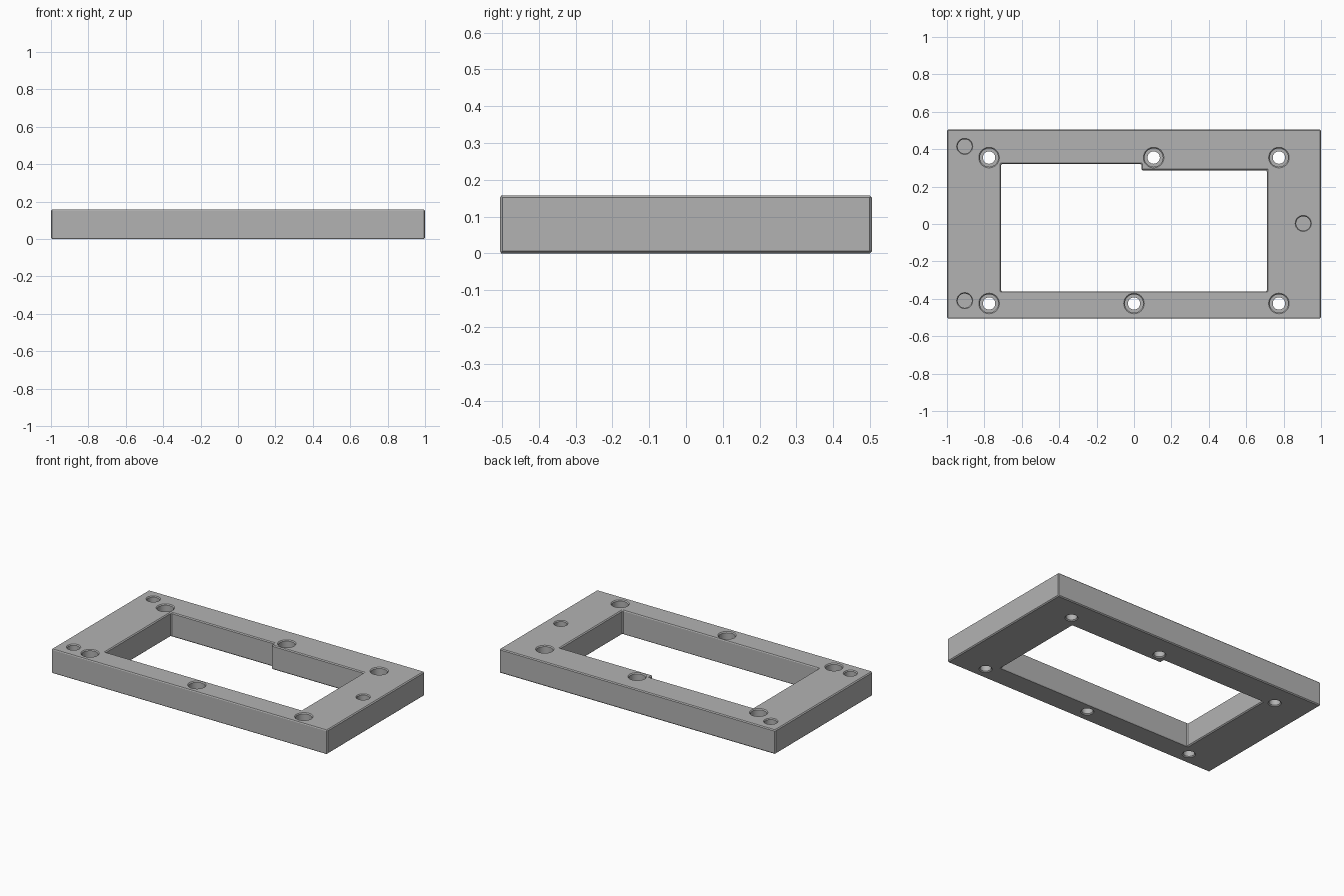
import bpy, bmesh, math

if "Cube" in bpy.data.objects:
    bpy.data.objects.remove(bpy.data.objects["Cube"])

TOP = 0.158
CHAMFER = 0.006

grey = bpy.data.materials.new("plain grey")
grey.use_nodes = True
colour = (0.45, 0.45, 0.45, 1)
grey.diffuse_color = colour
grey.node_tree.nodes["Principled BSDF"].inputs["Base Color"].default_value = colour


def add_object(name, bm):
    bmesh.ops.recalc_face_normals(bm, faces=bm.faces)
    mesh = bpy.data.meshes.new(name)
    bm.to_mesh(mesh)
    bm.free()
    mesh.materials.append(grey)
    obj = bpy.data.objects.new(name, mesh)
    bpy.context.collection.objects.link(obj)
    return obj


def prism(name, outline, low, high):
    """Extrude a flat outline upward."""
    bm = bmesh.new()
    face = bm.faces.new([bm.verts.new((x, y, low)) for x, y in outline])
    raised = bmesh.ops.extrude_face_region(bm, geom=[face])["geom"]
    verts = [g for g in raised if isinstance(g, bmesh.types.BMVert)]
    bmesh.ops.translate(bm, verts=verts, vec=(0, 0, high - low))
    return add_object(name, bm)


def turned_cutters(name, profile, places, sides=48):
    """Stack of circles (radius, height) at every place, as one cutter."""
    bm = bmesh.new()
    for cx, cy in places:
        rings = []
        for r, z in profile:
            angles = [math.tau * i / sides for i in range(sides)]
            rings.append([bm.verts.new((cx + r * math.cos(a), cy + r * math.sin(a), z))
                          for a in angles])
        for a, b in zip(rings, rings[1:]):
            for i in range(sides):
                j = (i + 1) % sides
                bm.faces.new((a[i], a[j], b[j], b[i]))
        bm.faces.new(rings[0])
        bm.faces.new(rings[-1])
    return add_object(name, bm)


def cut(target, cutter):
    mod = target.modifiers.new(cutter.name, "BOOLEAN")
    mod.operation = "DIFFERENCE"
    mod.solver = "EXACT"
    mod.object = cutter
    cutter.hide_render = True
    cutter.hide_set(True)


# Plate with a stepped rectangular opening
plate = prism("frame_plate", [(-1, -.505), (1, -.505), (1, .505), (-1, .505)], 0, TOP)
opening = prism("opening_cutter", [(-.71, -.36), (.71, -.36), (.71, .287),
                                   (.04, .287), (.04, .32), (-.71, .32)], -.1, .3)
cut(plate, opening)

# Fine chamfer on all sharp edges
bevel = plate.modifiers.new("edge_chamfer", "BEVEL")
bevel.width = CHAMFER
bevel.segments = 1
bevel.limit_method = "ANGLE"

# Counterbored screw holes, right through the plate
screw_profile = [(.039, -.01), (.039, 0), (.033, CHAMFER), (.033, .07), (.049, .07),
                 (.049, TOP - CHAMFER), (.055, TOP), (.055, TOP + .01)]
screws = [(-.775, .355), (.105, .355), (.775, .355),
          (-.775, -.425), (0, -.425), (.775, -.425)]
cut(plate, turned_cutters("screw_hole_cutter", screw_profile, screws))

# Blind dowel holes
dowel_profile = [(.038, .07), (.038, TOP - CHAMFER), (.043, TOP), (.043, TOP + .01)]
dowels = [(-.905, .415), (-.905, -.41), (.905, .003)]
cut(plate, turned_cutters("dowel_hole_cutter", dowel_profile, dowels))

# Apply the cuts, then remove the cutters
bpy.context.view_layer.update()
evaluated = plate.evaluated_get(bpy.context.evaluated_depsgraph_get())
finished = bpy.data.meshes.new_from_object(evaluated)
plate.modifiers.clear()
plate.data = finished
for obj in list(bpy.data.objects):
    if obj.name.endswith("_cutter"):
        bpy.data.objects.remove(obj)

bpy.ops.object.select_all(action="DESELECT")
plate.select_set(True)
bpy.context.view_layer.objects.active = plate
bpy.ops.object.shade_smooth_by_angle(angle=math.radians(25))
